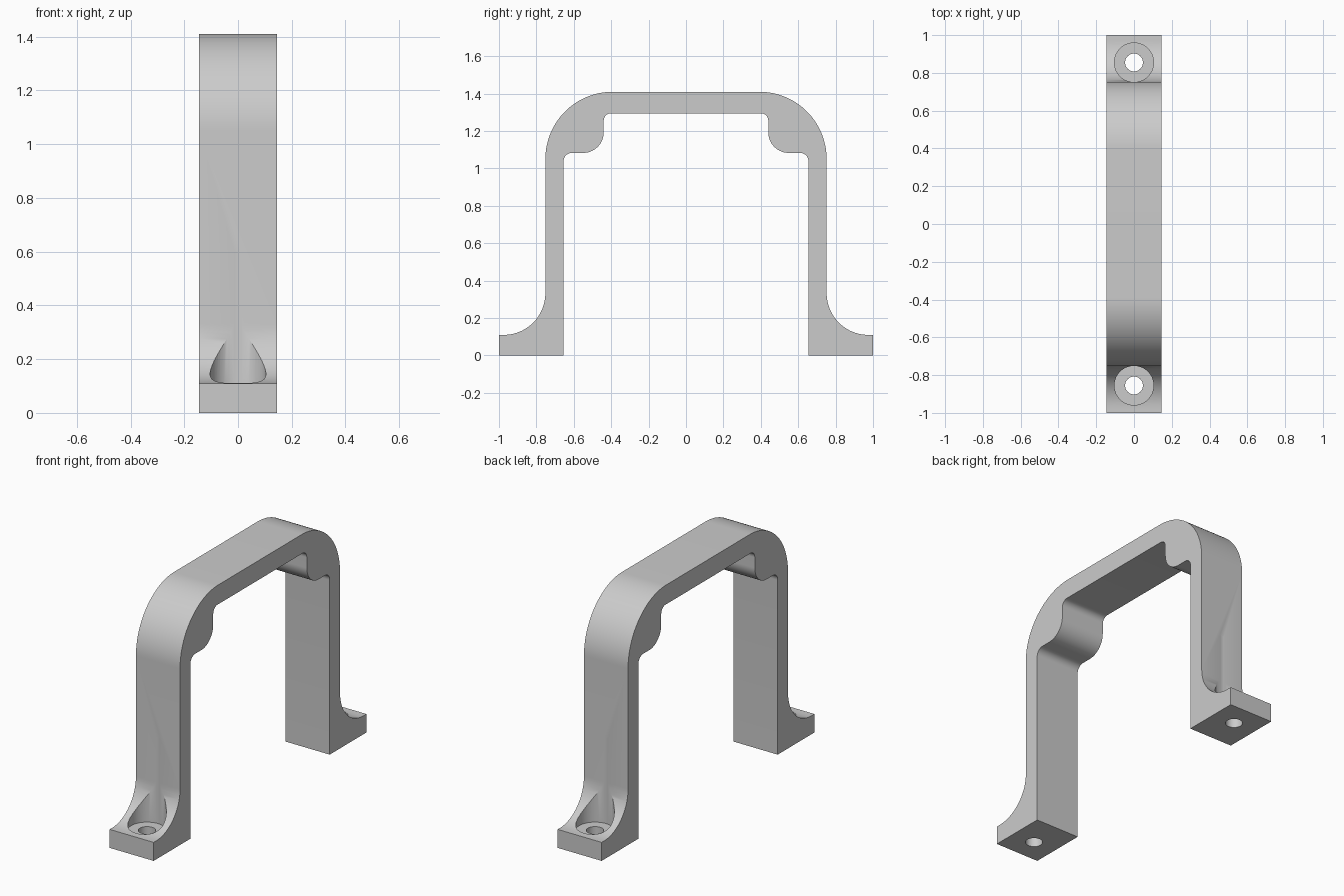
import bpy, bmesh
from math import sin, cos, radians

cube = bpy.data.objects.get("Cube")
if cube:
    bpy.data.objects.remove(cube, do_unlink=True)

HALF_WIDTH = 0.145
SCREW_Y = 0.855

grey = bpy.data.materials.new("satin grey")
grey.use_nodes = True
colour = (0.6, 0.6, 0.6, 1)
grey.diffuse_color = colour
grey.node_tree.nodes["Principled BSDF"].inputs["Base Color"].default_value = colour


def arc(cy, cz, r, start, end, steps):
    angles = [radians(start + (end - start) * i / steps) for i in range(steps + 1)]
    return [(cy + r * cos(a), cz + r * sin(a)) for a in angles]


# Half of the side profile, from the inner bottom of the foot round to the bar
outer = [(0.655, 0), (1, 0), (1, 0.11)]
outer += arc(0.975, 0.333, 0.223, 270, 180, 24)
outer += arc(0.392, 1.05, 0.36, 0, 90, 32)
inner = arc(0.4, 1.255, 0.04, 90, 0, 10)
inner += arc(0.55, 1.193, 0.11, 180, 270, 16)
inner += arc(0.61, 1.038, 0.045, 90, 0, 10)

# Full closed outline: right half, then its mirror image
half = inner + outer
profile = half + [(-y, z) for y, z in reversed(half)]

# Handle body: profile extruded across the width
bm = bmesh.new()
face = bm.faces.new([bm.verts.new((-HALF_WIDTH, y, z)) for y, z in profile])
extruded = bmesh.ops.extrude_face_region(bm, geom=[face])
moved = [v for v in extruded["geom"] if isinstance(v, bmesh.types.BMVert)]
bmesh.ops.translate(bm, verts=moved, vec=(2 * HALF_WIDTH, 0, 0))
bmesh.ops.recalc_face_normals(bm, faces=bm.faces)
mesh = bpy.data.meshes.new("pull_handle")
bm.to_mesh(mesh)
bm.free()
handle = bpy.data.objects.new("pull_handle", mesh)
bpy.context.collection.objects.link(handle)
mesh.materials.append(grey)


def drill(name, y, radius, bottom, top):
    bpy.ops.mesh.primitive_cylinder_add(vertices=48, radius=radius, depth=top - bottom,
                                        location=(0, y, (top + bottom) / 2))
    cutter = bpy.context.object
    cutter.name = name
    cutter.data.materials.append(grey)
    bpy.context.view_layer.objects.active = handle
    cut = handle.modifiers.new(name, "BOOLEAN")
    cut.operation = "DIFFERENCE"
    cut.solver = "EXACT"
    cut.object = cutter
    bpy.ops.object.modifier_apply(modifier=name)
    bpy.data.objects.remove(cutter, do_unlink=True)


# Screw hole and screw head pocket in each foot
for side, y in (("front", -SCREW_Y), ("back", SCREW_Y)):
    drill(side + "_screw_hole", y, 0.047, -0.1, 0.6)
    drill(side + "_head_pocket", y, 0.104, 0.088, 0.6)

bpy.ops.object.select_all(action="DESELECT")
handle.select_set(True)
bpy.context.view_layer.objects.active = handle
bpy.ops.object.shade_smooth_by_angle(angle=radians(30))
